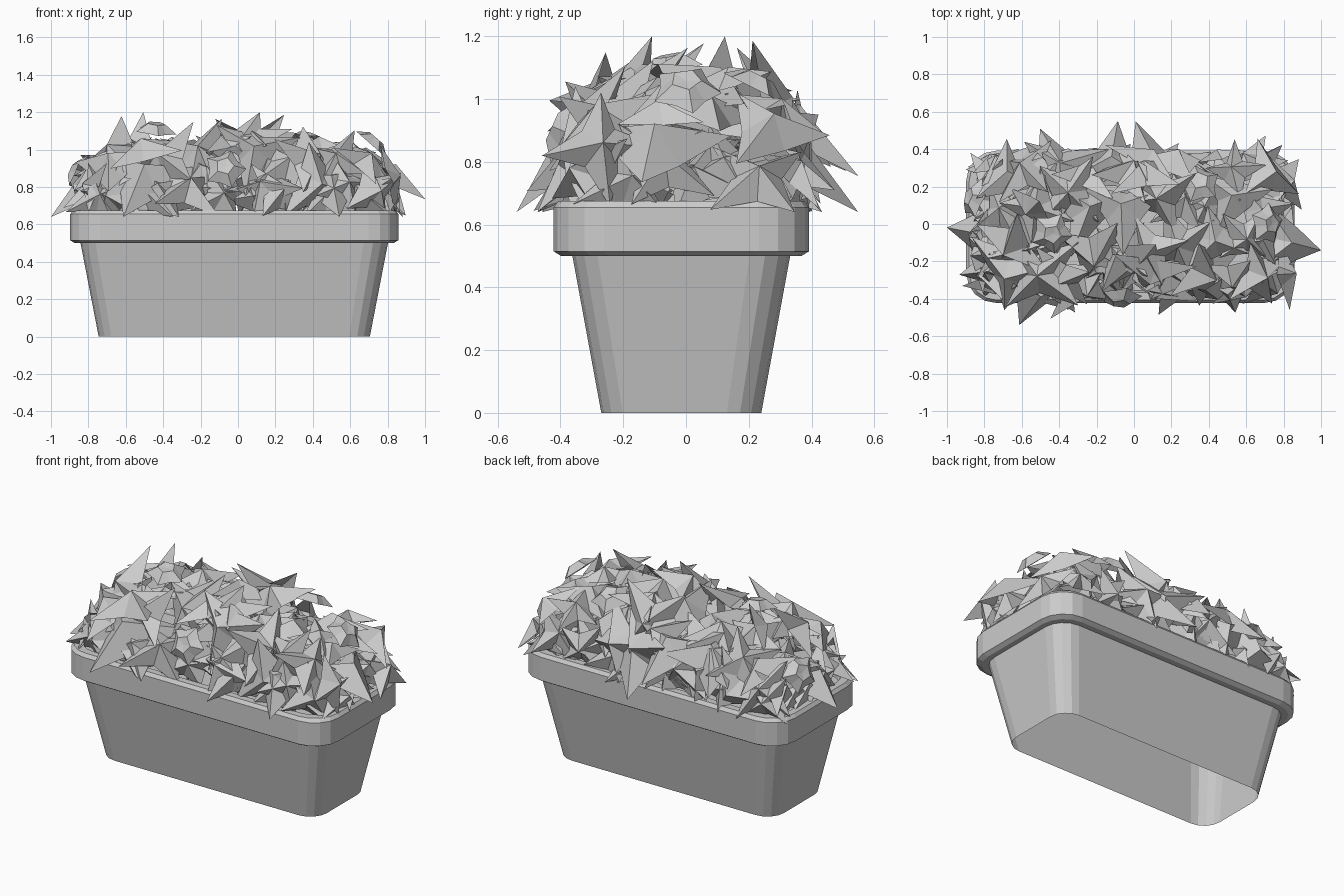
import bpy, bmesh, math, random
from mathutils import Vector

random.seed(8)
cube = bpy.data.objects.get("Cube")
if cube:
    bpy.data.objects.remove(cube)

grey = bpy.data.materials.new("matte grey")
grey.use_nodes = True
colour = (0.6, 0.6, 0.6, 1)
grey.diffuse_color = colour
grey.node_tree.nodes["Principled BSDF"].inputs["Base Color"].default_value = colour


def finish(bm, name):
    mesh = bpy.data.meshes.new(name)
    bm.to_mesh(mesh)
    bm.free()
    mesh.materials.append(grey)
    obj = bpy.data.objects.new(name, mesh)
    bpy.context.collection.objects.link(obj)
    return obj


def rounded_ring(bm, hx, hy, r, z, steps=4):
    """Ring of vertices around a rounded rectangle."""
    ring = []
    for k, (sx, sy) in enumerate([(1, 1), (-1, 1), (-1, -1), (1, -1)]):
        for i in range(steps + 1):
            a = math.pi / 2 * (k + i / steps)
            ring.append(bm.verts.new((sx * (hx - r) + r * math.cos(a) - 0.02,
                                      sy * (hy - r) + r * math.sin(a) - 0.015, z)))
    return ring


def loft(name, profile):
    """Skin rounded rectangles given as half x, half y, radius, height; open below."""
    bm = bmesh.new()
    rings = [rounded_ring(bm, *p) for p in profile]
    for low, high in zip(rings, rings[1:]):
        for i in range(len(low)):
            j = (i + 1) % len(low)
            bm.faces.new((low[i], low[j], high[j], high[i]))
    bm.faces.new(rings[-1])
    return finish(bm, name)


# Tapered window box, open underneath, with a thick rim and a recessed soil bed
loft("planter_box", [
    (0.725, 0.255, 0.11, 0), (0.822, 0.347, 0.13, 0.5), (0.853, 0.383, 0.15, 0.5),
    (0.877, 0.407, 0.16, 0.515), (0.877, 0.407, 0.16, 0.655), (0.862, 0.392, 0.15, 0.675),
    (0.82, 0.35, 0.13, 0.675), (0.81, 0.34, 0.12, 0.64)])


def frame(normal, aim):
    n = Vector(normal).normalized()
    u = Vector(aim) - n * n.dot(Vector(aim))
    u = u.normalized() if u.length > 1e-4 else n.orthogonal().normalized()
    return n, u, n.cross(u)


def clamp(p):
    return Vector((min(max(p.x, -1), 1), min(max(p.y, -0.54), 0.55),
                   min(max(p.z, 0.64), 1.2)))


def leaf(bm, centre, normal, aim, size, points):
    """Folded star leaf: raised middle, broad pointed lobes."""
    n, u, v = frame(normal, aim)
    c = Vector(centre)
    hub = bm.verts.new(clamp(c + n * size * 0.25))
    ring = []
    for i in range(points * 2):
        a = math.pi * i / points + (random.uniform(-0.2, 0.2) if i else 0)
        r, drop = (size * random.uniform(0.9, 1.1), 0.12) if i % 2 == 0 else (size * 0.42, 0.18)
        p = c + (u * math.cos(a) + v * math.sin(a)) * r - n * drop * size
        ring.append(bm.verts.new(clamp(p)))
    for i in range(len(ring)):
        bm.faces.new((hub, ring[i], ring[(i + 1) % len(ring)]))


def mound(x, t):
    """Point and outward normal on the three-humped foliage mound."""
    end = max(0.0, abs(x) - 0.5) / 0.42
    h = (0.385 + 0.04 * math.cos((x + 0.5) * math.tau / 0.55)) * (1 - 0.33 * end ** 2)
    b = 0.39 * (1 - 0.2 * end ** 2)
    c, s = math.cos(t), math.sin(t)
    y = b * math.copysign(abs(c) ** 0.75, c)
    point = Vector((x, y, 0.68 + h * abs(s) ** 0.75))
    normal = Vector((math.copysign(end ** 2, x) * 1.2, c, s + 0.1))
    return point, normal.normalized()


def jitter(k):
    return Vector([random.uniform(-k, k) for _ in range(3)])


# Blossom centres and facing directions
blossoms = [
    ((-0.07, -0.4, 0.9), (0, -1, 0.45)), ((-0.44, -0.05, 1.11), (0.1, -0.2, 1)),
    ((0.35, 0.22, 1.05), (0, 0.5, 1)), ((0.72, 0, 1.04), (0.7, 0, 0.8)),
    ((-0.86, 0.14, 0.88), (-1, 0.3, 0.5))]

# Broad leaves spread over the mound, smaller towards the +x end, sunk near blossoms
bm = bmesh.new()
columns, rows = 10, 6
for i in range(columns):
    for j in range(rows):
        x = -0.79 + 1.6 * (i + random.uniform(0.2, 0.8)) / columns
        t = math.pi * (j + random.uniform(0.25, 0.75)) / rows
        p, n = mound(x, t)
        near = any((p - Vector(c)).length < 0.2 for c, _ in blossoms)
        size = random.uniform(0.2, 0.27) * (0.8 if x > 0.45 or near else 1)
        tilt = 0.15 if near else 0.5
        leaf(bm, p - n * (0.09 if near else 0.03), n + jitter(tilt), jitter(1), size,
             random.choice((3, 4, 4)))

# Skirt leaves hide the soil along the long sides
for side in (-1, 1):
    for k in range(8):
        p = Vector((-0.72 + 0.2 * k + random.uniform(-0.05, 0.05), side * 0.33, 0.75))
        leaf(bm, p, Vector((0, side, 0.35)) + jitter(0.3), jitter(1), 0.19, 4)

# End leaves close off the two short sides
for side in (-1, 1):
    for k in range(6):
        p = Vector((side * random.uniform(0.76, 0.84) - 0.01, -0.27 + 0.1 * k,
                    random.uniform(0.74, 0.86)))
        leaf(bm, p, Vector((side, 0, 0.5)) + jitter(0.3), jitter(1), 0.19, 4)

# Long leaves that reach past the mound: centre, tip, normal
for centre, tip, normal in [
        ((-0.8, -0.05, 0.8), (-1.05, -0.02, 0.64), (-0.5, 0, 0.8)),
        ((-0.75, -0.24, 0.82), (-0.95, -0.28, 0.72), (-0.4, -0.2, 0.8)),
        ((0.82, -0.1, 0.86), (1.05, -0.14, 0.76), (0.4, 0, 1)),
        ((-0.5, -0.34, 0.86), (-0.6, -0.56, 0.68), (0, -0.6, 0.75)),
        ((-0.12, 0.33, 0.92), (-0.09, 0.57, 0.8), (0, 0.5, 1)),
        ((0.1, 0.33, 0.82), (0.02, 0.54, 0.66), (0, 0.6, 0.8)),
        ((-0.4, 0.31, 0.92), (-0.5, 0.52, 0.8), (0, 0.5, 0.9)),
        ((0.5, -0.33, 0.82), (0.54, -0.49, 0.64), (0, -0.75, 0.66)),
        ((0, -0.2, 1.0), (0.1, -0.14, 1.24), (-0.2, -1, 0.3)),
        ((-0.55, 0.08, 1.05), (-0.53, 0.1, 1.22), (-0.6, -0.6, 0.2))]:
    aim = Vector(tip) - Vector(centre)
    leaf(bm, centre, normal, aim, aim.length * 1.05, 3)
finish(bm, "foliage")

# Five-lobed domed blossoms
for k, (centre, normal) in enumerate(blossoms):
    bm = bmesh.new()
    n, u, v = frame(normal, (0.3, 0.2, 1))
    c = Vector(centre)
    rings = []
    for radius, notch, lift in ((0.05, 0.8, 0.03), (0.115, 0.72, -0.015)):
        ring = []
        for i in range(10):
            a = math.tau * i / 10
            r = radius * (notch if i % 2 else 1)
            ring.append(bm.verts.new(c + (u * math.cos(a) + v * math.sin(a)) * r + n * lift))
        rings.append(ring)
    hub = bm.verts.new(c + n * 0.025)
    for i in range(10):
        j = (i + 1) % 10
        bm.faces.new((hub, rings[0][i], rings[0][j]))
        bm.faces.new((rings[0][i], rings[1][i], rings[1][j], rings[0][j]))
    finish(bm, f"blossom_{k + 1}")
